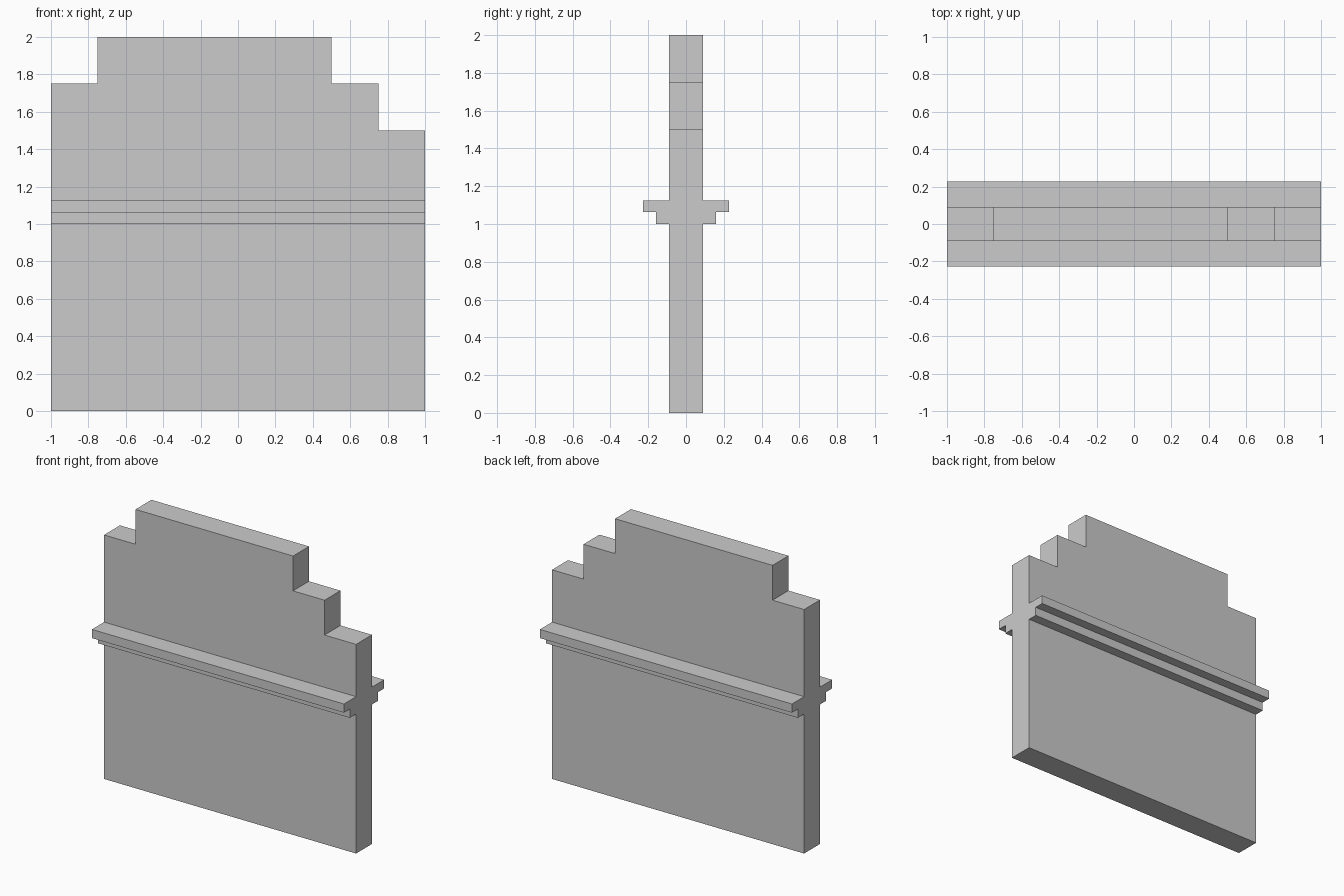
import bpy, bmesh

if "Cube" in bpy.data.objects:
    bpy.data.objects.remove(bpy.data.objects["Cube"])

WALL, LOWER, UPPER = 0.09, 0.16, 0.2275   # half depths


def extrude_profile(name, points, direction):
    """Fill a closed outline and extrude it into a solid object."""
    bm = bmesh.new()
    face = bm.faces.new([bm.verts.new(p) for p in points])
    ext = bmesh.ops.extrude_face_region(bm, geom=[face], use_keep_orig=True)
    verts = [g for g in ext["geom"] if isinstance(g, bmesh.types.BMVert)]
    bmesh.ops.translate(bm, verts=verts, vec=direction)
    bmesh.ops.recalc_face_normals(bm, faces=bm.faces)
    mesh = bpy.data.meshes.new(name)
    bm.to_mesh(mesh)
    bm.free()
    obj = bpy.data.objects.new(name, mesh)
    bpy.context.collection.objects.link(obj)
    return obj


# Wall cross-section with the two-step ledge, mirrored front to back
half = [(WALL, 0), (WALL, 1.0), (LOWER, 1.0), (LOWER, 1.0625),
        (UPPER, 1.0625), (UPPER, 1.125), (WALL, 1.125), (WALL, 2.0)]
section = half + [(-y, z) for y, z in reversed(half)]
wall = extrude_profile("wall_with_ledge", [(-1, y, z) for y, z in section], (2, 0, 0))

# Broken top: stepped notches cut from both corners
left = [(-1.2, 1.75), (-0.75, 1.75), (-0.75, 2.2), (-1.2, 2.2)]
right = [(0.5, 2.2), (0.5, 1.75), (0.75, 1.75), (0.75, 1.5), (1.2, 1.5), (1.2, 2.2)]
cutters = []
for name, outline in (("left_step_cutter", left), ("right_step_cutter", right)):
    cutter = extrude_profile(name, [(x, -0.4, z) for x, z in outline], (0, 0.8, 0))
    cutter.hide_render = True
    cutters.append(cutter)
    mod = wall.modifiers.new(name, 'BOOLEAN')
    mod.operation, mod.solver, mod.object = 'DIFFERENCE', 'EXACT', cutter

# Apply the cuts and remove the cutters
bpy.context.view_layer.objects.active = wall
wall.select_set(True)
for mod in list(wall.modifiers):
    bpy.ops.object.modifier_apply(modifier=mod.name)
for cutter in cutters:
    bpy.data.objects.remove(cutter)
